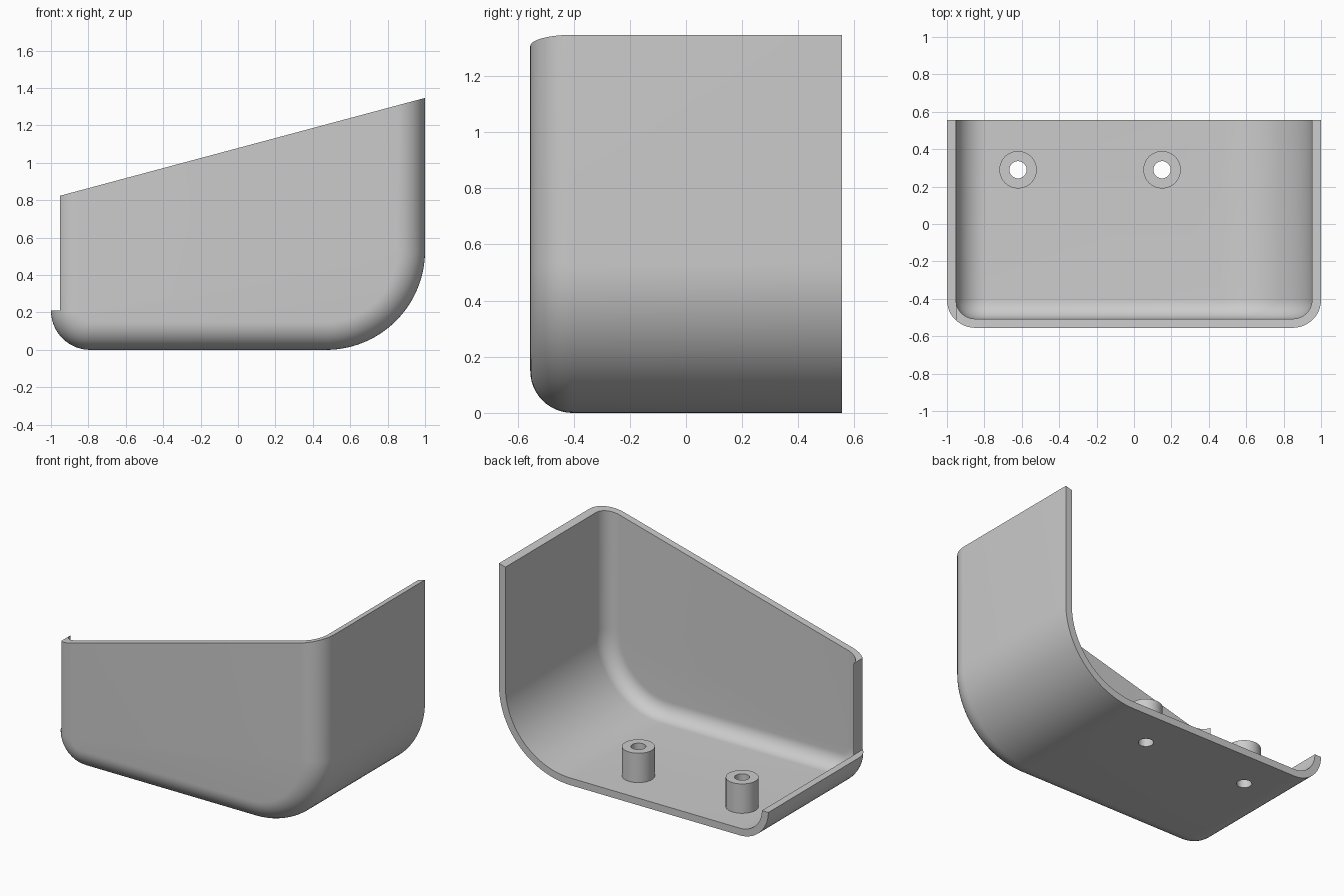
import bpy, bmesh
from math import sin, cos, pi, tan, radians

cube = bpy.data.objects.get("Cube")
if cube:
    bpy.data.objects.remove(cube, do_unlink=True)

# Main dimensions
HALF_Y = 0.555
WALL = 0.048
FILLET = 0.15
SMALL_R, LARGE_R = 0.21, 0.53
FLOOR_TOP = WALL

grey = bpy.data.materials.new("light grey")
grey.use_nodes = True
grey.diffuse_color = (0.6, 0.6, 0.6, 1)
grey.node_tree.nodes["Principled BSDF"].inputs["Base Color"].default_value = (0.6, 0.6, 0.6, 1)


def loft(name, rings):
    """Closed solid skinned through equal-length rings."""
    bm = bmesh.new()
    rows = [[bm.verts.new(p) for p in ring] for ring in rings]
    n = len(rows[0])
    for a, b in zip(rows, rows[1:]):
        for i in range(n):
            j = (i + 1) % n
            bm.faces.new((a[i], a[j], b[j], b[i]))
    bm.faces.new(rows[0])
    bm.faces.new(rows[-1])
    bmesh.ops.recalc_face_normals(bm, faces=bm.faces)
    mesh = bpy.data.meshes.new(name)
    bm.to_mesh(mesh)
    bm.free()
    mesh.materials.append(grey)
    obj = bpy.data.objects.new(name, mesh)
    bpy.context.collection.objects.link(obj)
    return obj


def activate(obj):
    bpy.ops.object.select_all(action='DESELECT')
    obj.select_set(True)
    bpy.context.view_layer.objects.active = obj


def cut(target, cutter):
    """Subtract the cutter, then discard it."""
    activate(target)
    mod = target.modifiers.new("cut", 'BOOLEAN')
    mod.operation, mod.solver, mod.object = 'DIFFERENCE', 'EXACT', cutter
    bpy.ops.object.modifier_apply(modifier=mod.name)
    bpy.data.objects.remove(cutter, do_unlink=True)


def smooth(obj):
    activate(obj)
    bpy.ops.object.shade_smooth_by_angle(angle=radians(30))


def arc(cx, cz, r, start, steps):
    angles = [start + pi / 2 * i / steps for i in range(steps + 1)]
    return [(cx + r * cos(a), cz + r * sin(a)) for a in angles]


def section(y, inset, top):
    """U-shaped cross-section with a small and a large lower corner."""
    pts = [(-1 + inset, top)]
    pts += arc(-1 + SMALL_R, SMALL_R, SMALL_R - inset, pi, 14)
    pts += arc(1 - LARGE_R, LARGE_R, LARGE_R - inset, -pi / 2, 28)
    pts += [(1 - inset, top)]
    return [(x, y, z) for x, z in pts]


def tub(name, offset, back, top):
    """Solid with a rounded front edge, inset from the outside by offset."""
    rings = [section(back, offset, top)]
    r = FILLET - offset
    for i in range(13):
        a = pi / 2 * i / 12
        rings.append(section(-HALF_Y + FILLET - r * sin(a), FILLET - r * cos(a), top))
    return loft(name, rings)


def prism(name, outline):
    return loft(name, [[(x, y, z) for x, z in outline] for y in (-1, 1)])


def cylinder(name, x, y, r, z0, z1, n=40):
    return loft(name, [[(x + r * cos(2 * pi * i / n), y + r * sin(2 * pi * i / n), z)
                        for i in range(n)] for z in (z0, z1)])


# Hollow shell, open at the back and top
shell = tub("shell", 0, HALF_Y, 1.6)
cut(shell, tub("cavity", WALL, HALF_Y + 0.2, 1.8))

# Sloping rim
rise = 1.2 * tan(radians(15))
cut(shell, prism("rim_cutter", [(-1.2, 1.079 - rise), (1.2, 1.079 + rise), (1.2, 2), (-1.2, 2)]))

# Low opening along the right wall
edge = -0.951
cut(shell, prism("side_cutter", [(-1.2, 0.21), (edge, 0.21), (edge, 1.9), (-1.2, 1.9)]))

# Screw posts with holes through the floor
for side, x in (("right", -0.62), ("left", 0.15)):
    post = cylinder(side + "_screw_post", x, 0.29, 0.1, FLOOR_TOP - 0.01, 0.245)
    cut(post, cylinder("post_hole", x, 0.29, 0.046, -0.2, 0.5))
    cut(shell, cylinder("floor_hole", x, 0.29, 0.046, -0.2, 0.5))
    smooth(post)

smooth(shell)
